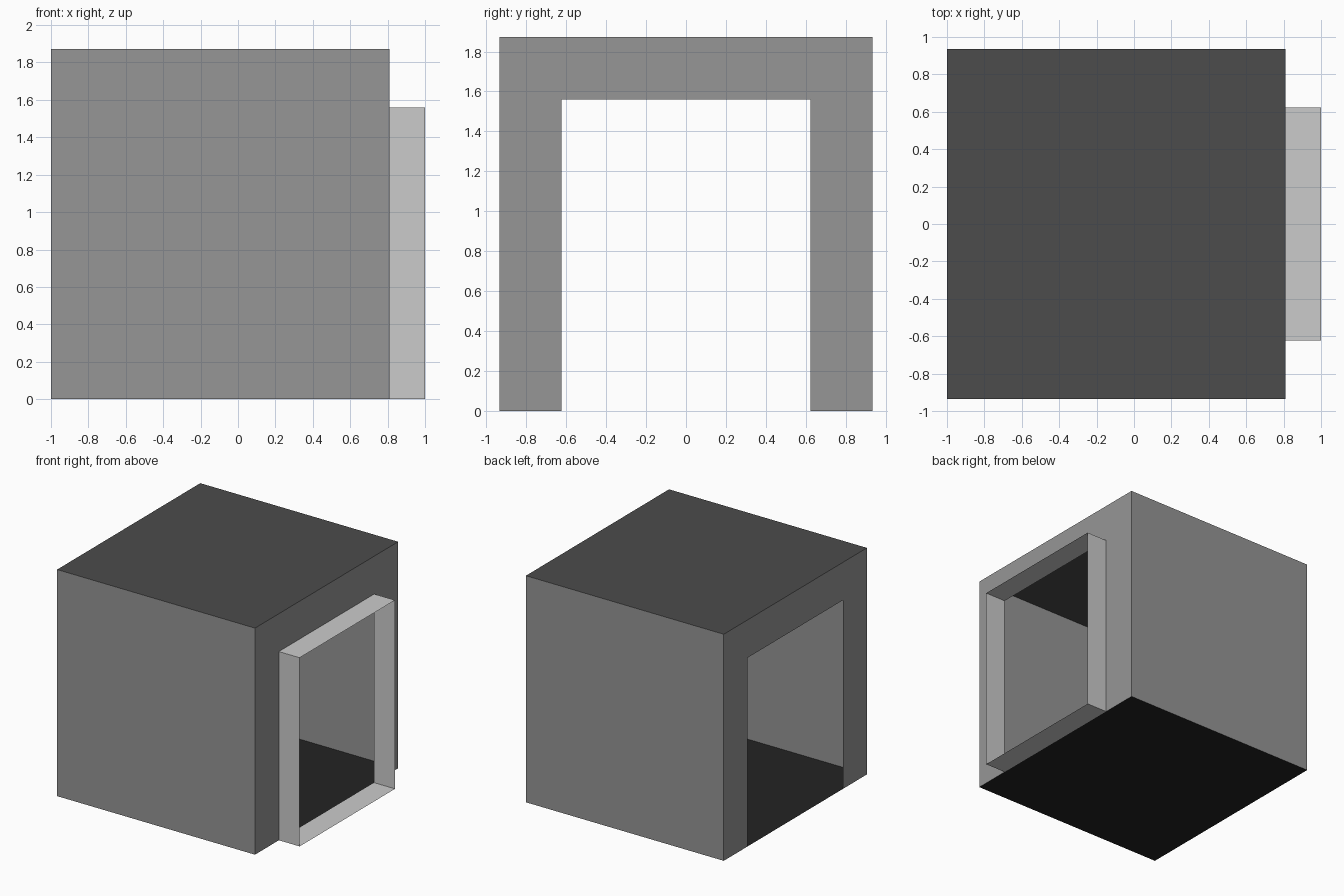
import bpy

if "Cube" in bpy.data.objects:
    bpy.data.objects.remove(bpy.data.objects["Cube"])

X0, X1, X2 = -1.0, 0.81, 1.0      # back opening, doorway wall, sleeve end
HY, HZ = 0.935, 1.873             # room half width and height
DY, DZ = 0.623, 1.56              # doorway half width and height


def grey(name, v):
    mat = bpy.data.materials.new(name)
    mat.diffuse_color = (v, v, v, 1)
    mat.use_nodes = True
    mat.node_tree.nodes["Principled BSDF"].inputs["Base Color"].default_value = mat.diffuse_color
    return mat


WALL, ROOF, FLOOR, SLEEVE = [grey(n, v) for n, v in (
    ("wall_grey", 0.305), ("roof_grey", 0.0716), ("floor_grey", 0.017), ("sleeve_grey", 0.8))]


def sheet(name, verts, faces, mat):
    mesh = bpy.data.meshes.new(name)
    mesh.from_pydata(verts, [], faces)
    mesh.materials.append(mat)
    obj = bpy.data.objects.new(name, mesh)
    bpy.context.collection.objects.link(obj)
    return obj


def slab(name, z, mat, up):
    pts = [(X0, -HY, z), (X1, -HY, z), (X1, HY, z), (X0, HY, z)]
    sheet(name, pts if up else pts[::-1], [(0, 1, 2, 3)], mat)


# Floor and roof sheets
slab("floor", 0, FLOOR, False)
slab("roof", HZ, ROOF, True)

# Plain side walls
for name, s in (("front_wall", -1), ("back_wall", 1)):
    pts = [(X0, s * HY, 0), (X1, s * HY, 0), (X1, s * HY, HZ), (X0, s * HY, HZ)]
    sheet(name, pts if s < 0 else pts[::-1], [(0, 1, 2, 3)], WALL)

# End walls, each with a doorway cut to the floor
outline = [(-HY, 0), (-DY, 0), (-DY, DZ), (DY, DZ), (DY, 0), (HY, 0), (HY, HZ), (-HY, HZ)]
quads = [(0, 1, 2, 7), (2, 3, 6, 7), (3, 4, 5, 6)]
for name, x in (("left_door_wall", X0), ("right_door_wall", X1)):
    faces = quads if x > 0 else [q[::-1] for q in quads]
    sheet(name, [(x, y, z) for y, z in outline], faces, WALL)

# Open sleeve projecting from the right doorway
ring = [(-DY, 0), (DY, 0), (DY, DZ), (-DY, DZ)]
sheet("door_sleeve", [(x, y, z) for x in (X1, X2) for y, z in ring],
      [(i, i + 4, (i + 1) % 4 + 4, (i + 1) % 4)[::-1] for i in range(4)], SLEEVE)
